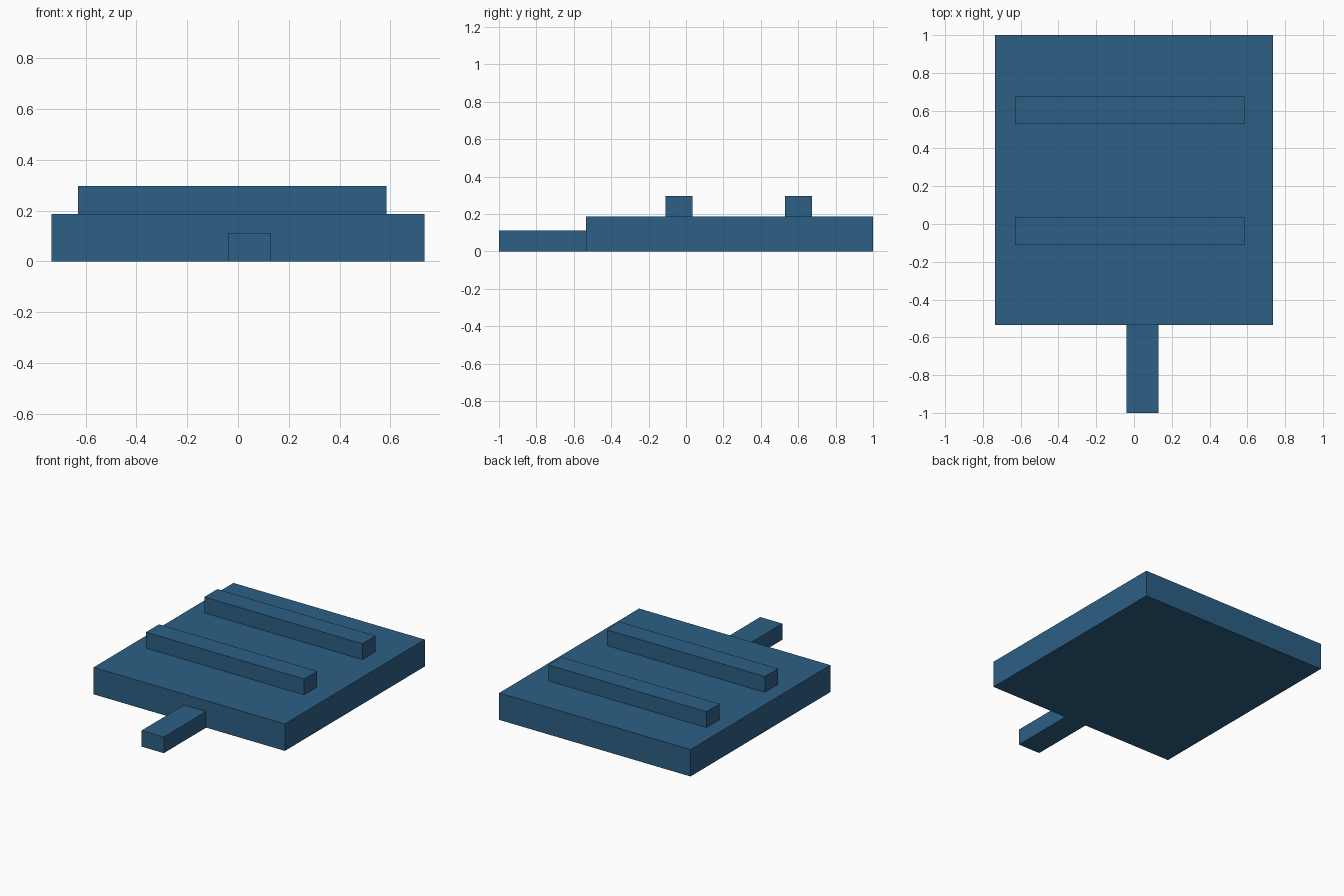
import bpy

if "Cube" in bpy.data.objects:
    bpy.data.objects.remove(bpy.data.objects["Cube"])

blue = bpy.data.materials.new("steel blue")
blue.diffuse_color = (0.026, 0.117, 0.235, 1)
blue.use_nodes = True
blue.node_tree.nodes["Principled BSDF"].inputs["Base Color"].default_value = blue.diffuse_color


def box(name, x, y, z):
    """Axis-aligned box from (min, max) ranges."""
    bpy.ops.mesh.primitive_cube_add(size=1)
    ob = bpy.context.object
    ob.name = name
    for v in ob.data.vertices:
        v.co = [r[0] if c < 0 else r[1] for c, r in zip(v.co, (x, y, z))]
    ob.data.materials.append(blue)
    return ob


# Main slab
box("base_plate", (-0.735, 0.735), (-0.535, 1.0), (0, 0.187))

# Front tab, flush with the underside
box("front_tab", (-0.04, 0.13), (-1.0, -0.535), (0, 0.112))

# Two crosswise ribs on top
for name, y in (("front_rib", -0.11), ("back_rib", 0.53)):
    box(name, (-0.63, 0.585), (y, y + 0.144), (0.187, 0.297))
